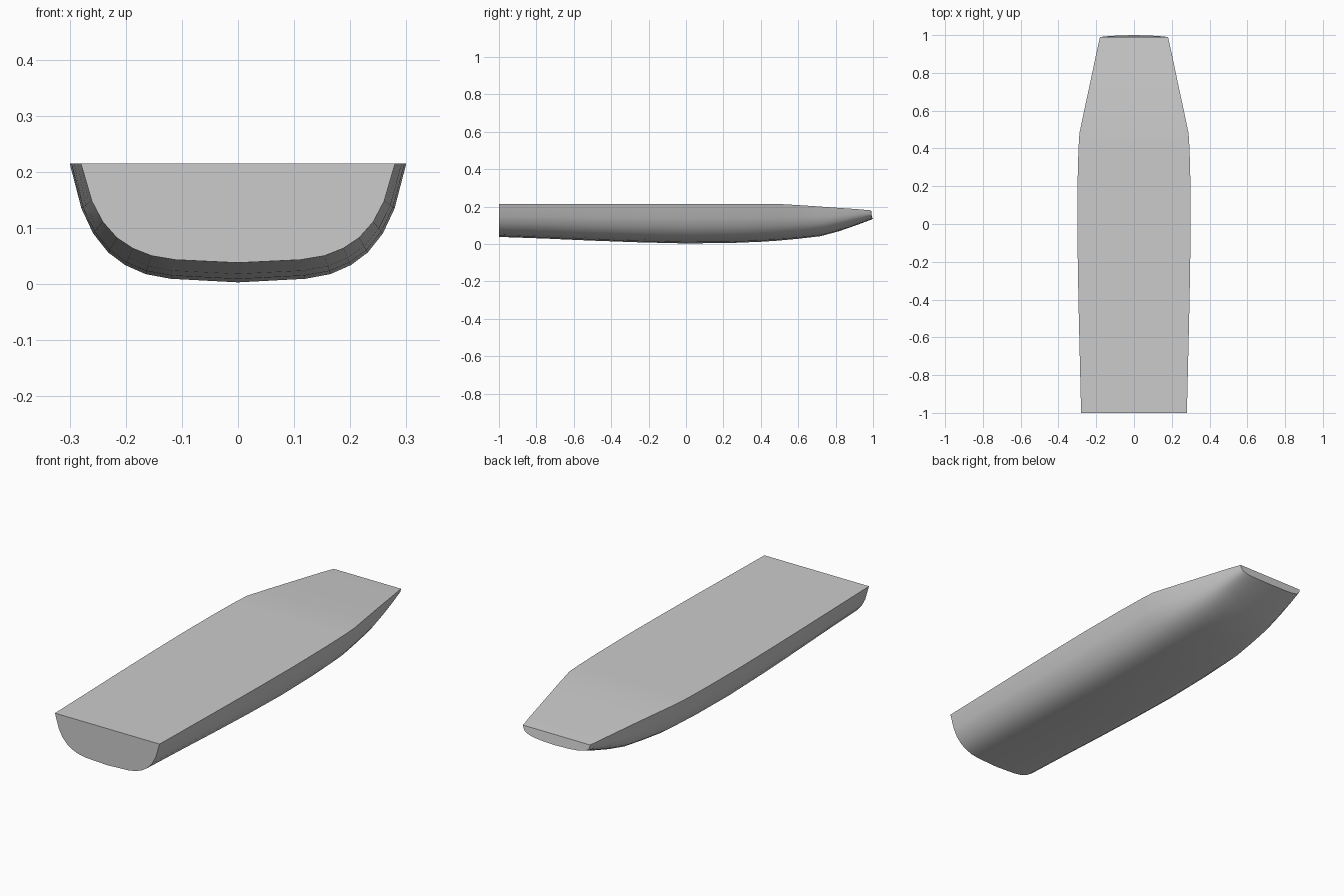
import bpy
import bmesh
import math

cube = bpy.data.objects.get("Cube")
if cube:
    bpy.data.objects.remove(cube, do_unlink=True)

grey = bpy.data.materials.new("light grey")
grey.use_nodes = True
colour = (0.6, 0.6, 0.6, 1)
grey.diffuse_color = colour
grey.node_tree.nodes["Principled BSDF"].inputs["Base Color"].default_value = colour

# Stations from stern to bow: y, half beam, keel height, deck height, bow fullness
stations = [
    (-1, .28, .038, .215, 0), (-.75, .286, .029, .215, 0), (-.5, .292, .018, .215, 0),
    (-.25, .297, .009, .215, 0), (0, .3, .003, .215, 0), (.25, .298, .006, .215, 0),
    (.4, .294, .012, .215, 0), (.48, .289, .017, .215, .1), (.6, .264, .028, .208, .4),
    (.72, .238, .042, .2, .7), (.82, .217, .069, .193, .8), (.92, .196, .104, .186, .9),
    (1, .18, .134, .18, 1),
]
# Half sections as fractions of beam and depth, for the body and the bow
body = [(0, 0), (.4, .03), (.55, .07), (.67, .145), (.77, .25), (.86, .41), (.93, .62), (1, 1)]
bow = [(0, 0), (.4, .04), (.6, .09), (.75, .17), (.86, .28), (.94, .44), (.98, .68), (1, 1)]


def section(bm, y, beam, keel, deck, full):
    half = []
    for (u, v), (p, q) in zip(body, bow):
        x = beam * (u + (p - u) * full)
        z = keel + (deck - keel) * (v + (q - v) * full)
        # The bow end is slightly rounded in plan
        back = .01 * (x / beam) ** 2 if y == 1 else 0
        half.append((x, y - back, z))
    ring = [(-x, b, z) for x, b, z in reversed(half[1:])] + half
    return [bm.verts.new(p) for p in ring]


# Hull: loft the sections, then close deck, stern and bow
bm = bmesh.new()
rings = [section(bm, *s) for s in stations]
for a, b in zip(rings, rings[1:]):
    for i in range(len(a) - 1):
        bm.faces.new((a[i], a[i + 1], b[i + 1], b[i]))
    bm.faces.new((a[-1], a[0], b[0], b[-1]))
bm.faces.new(rings[0])
bm.faces.new(rings[-1])
bmesh.ops.recalc_face_normals(bm, faces=bm.faces)
mesh = bpy.data.meshes.new("hull")
bm.to_mesh(mesh)
bm.free()
mesh.materials.append(grey)
hull = bpy.data.objects.new("hull", mesh)
bpy.context.collection.objects.link(hull)

# Smooth hull sides with sharp deck and end edges
bpy.ops.object.select_all(action="DESELECT")
hull.select_set(True)
bpy.context.view_layer.objects.active = hull
bpy.ops.object.shade_smooth_by_angle(angle=math.radians(35))
